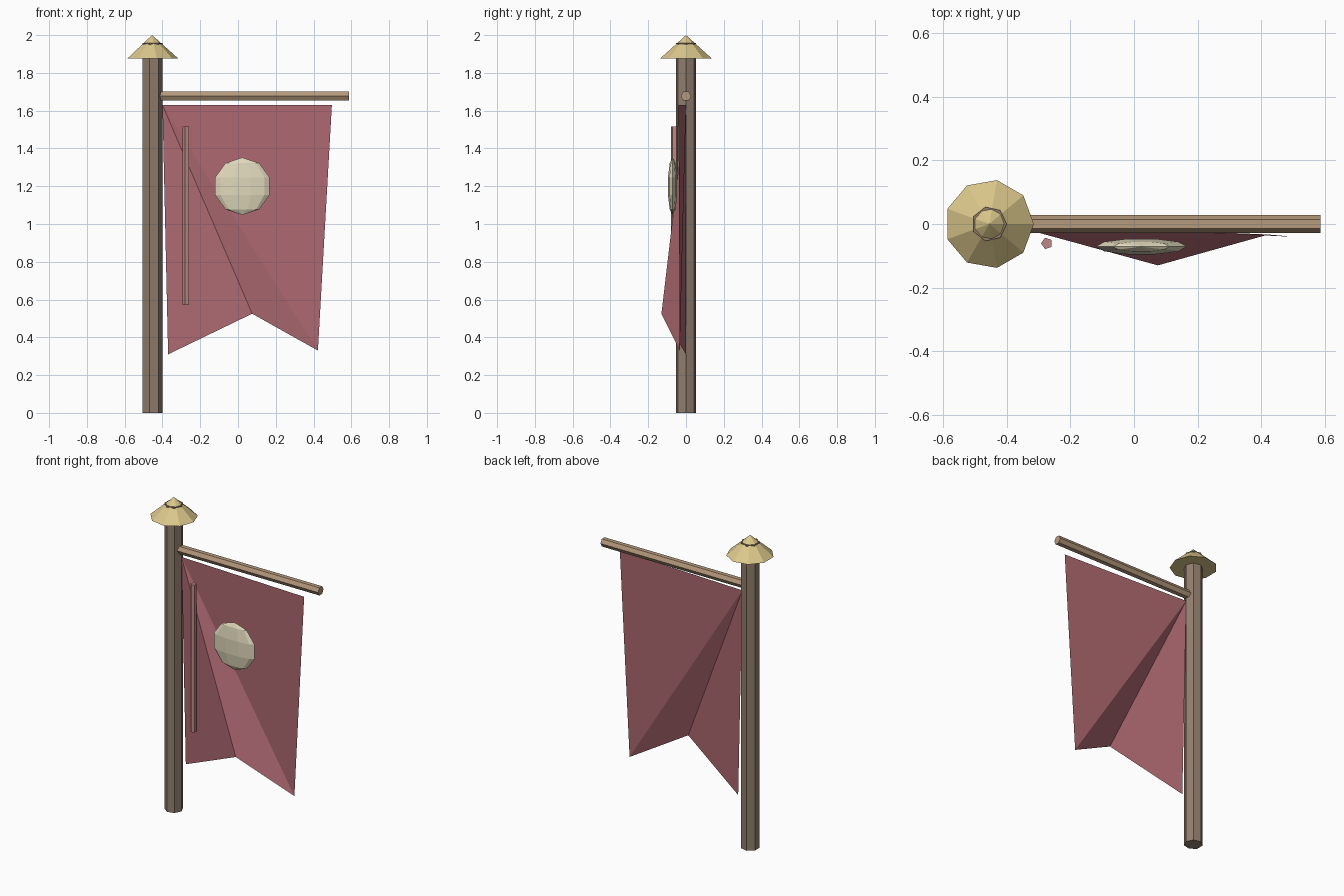
import bpy, bmesh
from math import sin, cos, pi
from mathutils import Matrix

if "Cube" in bpy.data.objects:
    bpy.data.objects.remove(bpy.data.objects["Cube"])


def material(name, rgb):
    m = bpy.data.materials.new(name)
    m.diffuse_color = (*rgb, 1)
    m.use_nodes = True
    m.node_tree.nodes["Principled BSDF"].inputs["Base Color"].default_value = m.diffuse_color
    return m


wood = material("dark_wood", (0.29, 0.21, 0.155))
light_wood = material("light_wood", (0.46, 0.32, 0.2))
gold = material("gold", (0.72, 0.58, 0.26))
red = material("red_cloth", (0.42, 0.14, 0.165))
pink = material("pink_trim", (0.52, 0.25, 0.23))
cream = material("cream", (0.75, 0.69, 0.5))


def finish(bm, name, mat, matrix=Matrix()):
    me = bpy.data.meshes.new(name)
    bm.transform(matrix)
    bm.to_mesh(me)
    bm.free()
    me.materials.append(mat)
    ob = bpy.data.objects.new(name, me)
    bpy.context.collection.objects.link(ob)
    return ob


def lathe(name, profile, sides, mat, matrix, phase=0.0):
    """Flat-faced turned solid from (radius, z) pairs; radius 0 gives a point."""
    bm = bmesh.new()
    rings = []
    for r, z in profile:
        n = sides if r > 0 else 1
        rings.append([bm.verts.new((r * cos(phase + 2 * pi * i / sides),
                                    r * sin(phase + 2 * pi * i / sides), z))
                      for i in range(n)])
    for a, b in zip(rings, rings[1:]):
        for i in range(sides):
            j = (i + 1) % sides
            quad = [a[i % len(a)], a[j % len(a)], b[j % len(b)], b[i % len(b)]]
            bm.faces.new(list(dict.fromkeys(quad)))
    for ring in (rings[0], rings[-1]):
        if len(ring) > 1:
            bm.faces.new(ring)
    bmesh.ops.recalc_face_normals(bm, faces=bm.faces)
    return finish(bm, name, mat, matrix)


T = Matrix.Translation
POLE_X = -0.455

# upright pole and its pointed cap
lathe("pole", [(0.055, 0), (0.055, 1.958)], 7, wood, T((POLE_X, 0, 0)))
lathe("pole_cap", [(0.14, 1.875), (0, 2.0)], 9, gold, T((POLE_X, 0, 0)))

# horizontal arm, set into the pole
lathe("arm", [(0.028, -0.435), (0.028, 0.587)], 6, light_wood,
      T((0, 0, 1.677)) @ Matrix.Rotation(pi / 2, 4, 'Y'), pi / 2)

# swallow-tailed cloth: a fan of triangles from the upper left corner
bm = bmesh.new()
corner, *rim = [bm.verts.new(p) for p in (
    (-0.40, 0, 1.63), (-0.37, 0, 0.31), (0.075, -0.13, 0.525),
    (0.423, -0.033, 0.33), (0.497, -0.04, 1.63))]
for a, b in zip(rim, rim[1:]):
    bm.faces.new((corner, a, b))
finish(bm, "banner_cloth", red)

# thin vertical trim strip in front of the cloth
lathe("trim_strip", [(0.0185, 0.57), (0.0185, 1.515)], 5, pink,
      T((-0.274, -0.061, 0)), pi)

# flattened faceted emblem
lathe("emblem", [(sin(pi * i / 5) if 0 < i < 5 else 0, -cos(pi * i / 5))
                 for i in range(6)], 10, cream,
      T((0.023, -0.071, 1.2)) @ Matrix.Diagonal((0.151, 0.027, 0.152, 1)))
